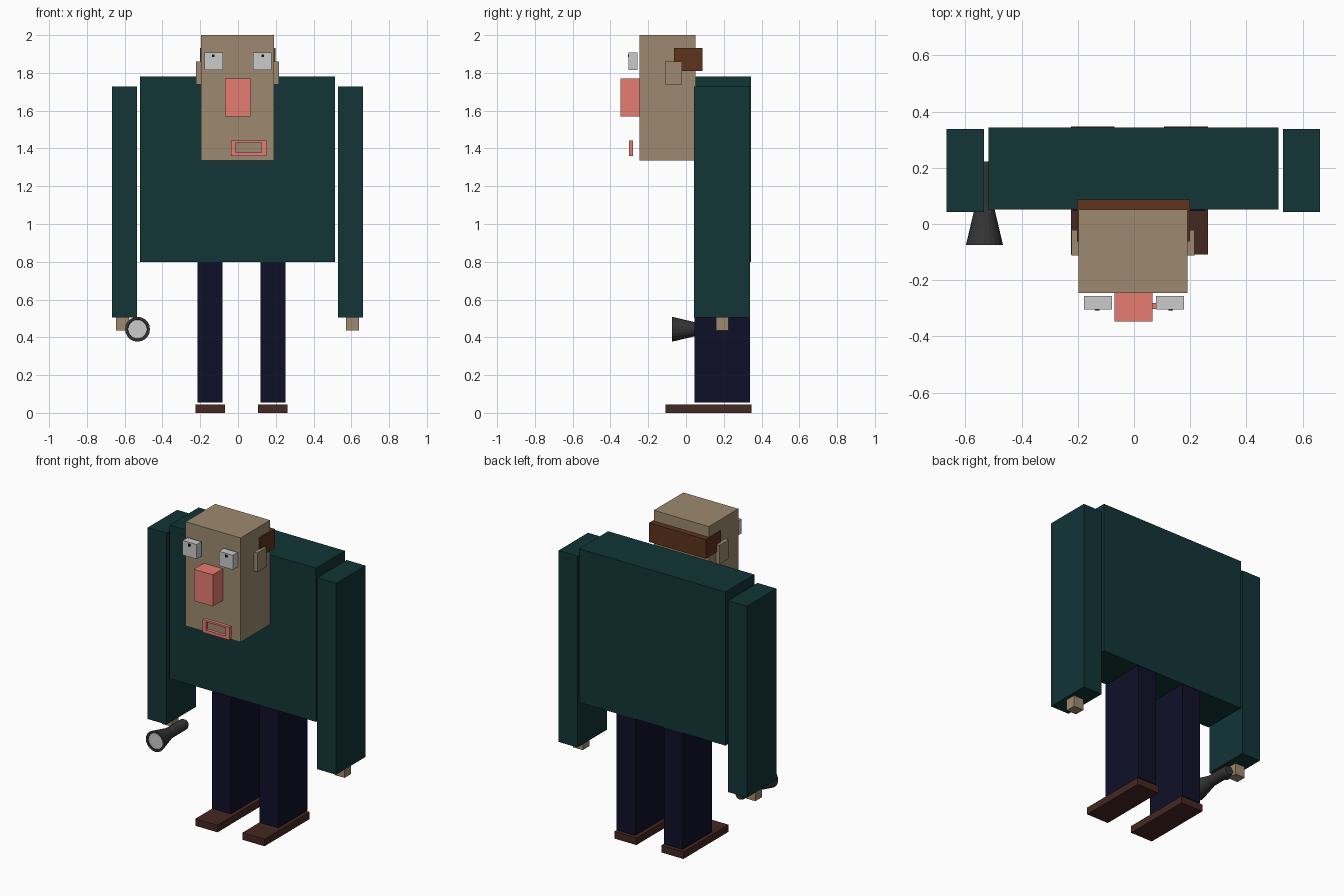
import bpy, bmesh, math

if "Cube" in bpy.data.objects:
    bpy.data.objects.remove(bpy.data.objects["Cube"])


def material(name, r, g, b):
    m = bpy.data.materials.new(name)
    m.diffuse_color = (r, g, b, 1)
    m.use_nodes = True
    m.node_tree.nodes["Principled BSDF"].inputs["Base Color"].default_value = m.diffuse_color
    return m


TEAL = material("teal cloth", 0.006, 0.035, 0.037)
NAVY = material("navy cloth", 0.005, 0.005, 0.022)
SKIN = material("skin", 0.34, 0.255, 0.16)
HAIR = material("hair brown", 0.11, 0.033, 0.012)
SHOE = material("shoe leather", 0.06, 0.02, 0.015)
RED = material("red skin", 0.8, 0.2, 0.17)
DARK = material("dark plastic", 0.035, 0.035, 0.035)
WHITE = material("white", 0.6, 0.6, 0.6)
BLACK = material("black", 0.005, 0.005, 0.005)


def add_mesh(name, bm, mat):
    bmesh.ops.recalc_face_normals(bm, faces=bm.faces)
    me = bpy.data.meshes.new(name)
    bm.to_mesh(me)
    bm.free()
    me.materials.append(mat)
    ob = bpy.data.objects.new(name, me)
    bpy.context.collection.objects.link(ob)
    return ob


def box(name, x, y, z, mat):
    """Box from (min, max) ranges on each axis."""
    bm = bmesh.new()
    bmesh.ops.create_cube(bm, size=1)
    for v in bm.verts:
        v.co = [lo + (c + 0.5) * (hi - lo) for c, (lo, hi) in zip(v.co, (x, y, z))]
    return add_mesh(name, bm, mat)


def lathe(name, cx, cz, profile, mat, sides=20):
    """Turned solid along y from (radius, y) points, capped at both ends."""
    bm = bmesh.new()
    rings = []
    for r, y in profile:
        rings.append([bm.verts.new((cx + r * math.cos(a), y, cz + r * math.sin(a)))
                      for a in (2 * math.pi * i / sides for i in range(sides))])
    for a, b in zip(rings, rings[1:]):
        for i in range(sides):
            j = (i + 1) % sides
            bm.faces.new((a[i], a[j], b[j], b[i]))
    bm.faces.new(rings[0])
    bm.faces.new(rings[-1])
    return add_mesh(name, bm, mat)


# Body and head
box("torso", (-0.518, 0.514), (0.051, 0.343), (0.80, 1.78), TEAL)
box("head", (-0.197, 0.191), (-0.246, 0.051), (1.335, 2.0), SKIN)
box("hair", (-0.202, 0.199), (-0.063, 0.088), (1.81, 1.932), HAIR)
box("nose", (-0.069, 0.065), (-0.347, -0.246), (1.568, 1.77), RED)

# Paired parts
for side, s in (("left", -1), ("right", 1)):
    def pair(name, centre, width, y, z, mat):
        box(f"{side}_{name}", (centre - width / 2, centre + width / 2), y, z, mat)

    pair("arm", s * 0.598 - 0.002, 0.133, (0.042, 0.338), (0.506, 1.727), TEAL)
    pair("hand", s * 0.609 - 0.003, 0.07, (0.159, 0.225), (0.435, 0.506), SKIN)
    pair("leg", s * 0.167 + 0.019, 0.133, (0.046, 0.34), (0.055, 0.80), NAVY)
    pair("shoe", s * 0.166 + 0.019, 0.156, (-0.108, 0.347), (0.0, 0.045), SHOE)
    pair("ear", s * 0.206 - 0.003, 0.026, (-0.112, -0.022), (1.738, 1.86), SKIN)
    pair("eye", s * 0.128, 0.099, (-0.304, -0.256), (1.815, 1.908), WHITE)
    pair("pupil", s * 0.131, 0.015, (-0.308, -0.302), (1.883, 1.898), BLACK)

# Open mouth: a thin rectangular frame
mouth_y = (-0.303, -0.281)
box("upper_lip", (-0.037, 0.151), mouth_y, (1.431, 1.442), RED)
box("lower_lip", (-0.037, 0.151), mouth_y, (1.359, 1.379), RED)
box("left_lip_corner", (-0.037, -0.014), mouth_y, (1.379, 1.431), RED)
box("right_lip_corner", (0.124, 0.151), mouth_y, (1.379, 1.431), RED)

# Torch with recessed lens
lathe("torch_body", -0.532, 0.443,
      [(0.05, -0.066), (0.052, -0.075), (0.066, -0.075), (0.04, 0.035),
       (0.034, 0.06), (0.034, 0.21), (0.028, 0.222)], DARK)
lathe("torch_lens", -0.532, 0.443, [(0.05, -0.07), (0.05, -0.06)], WHITE)
